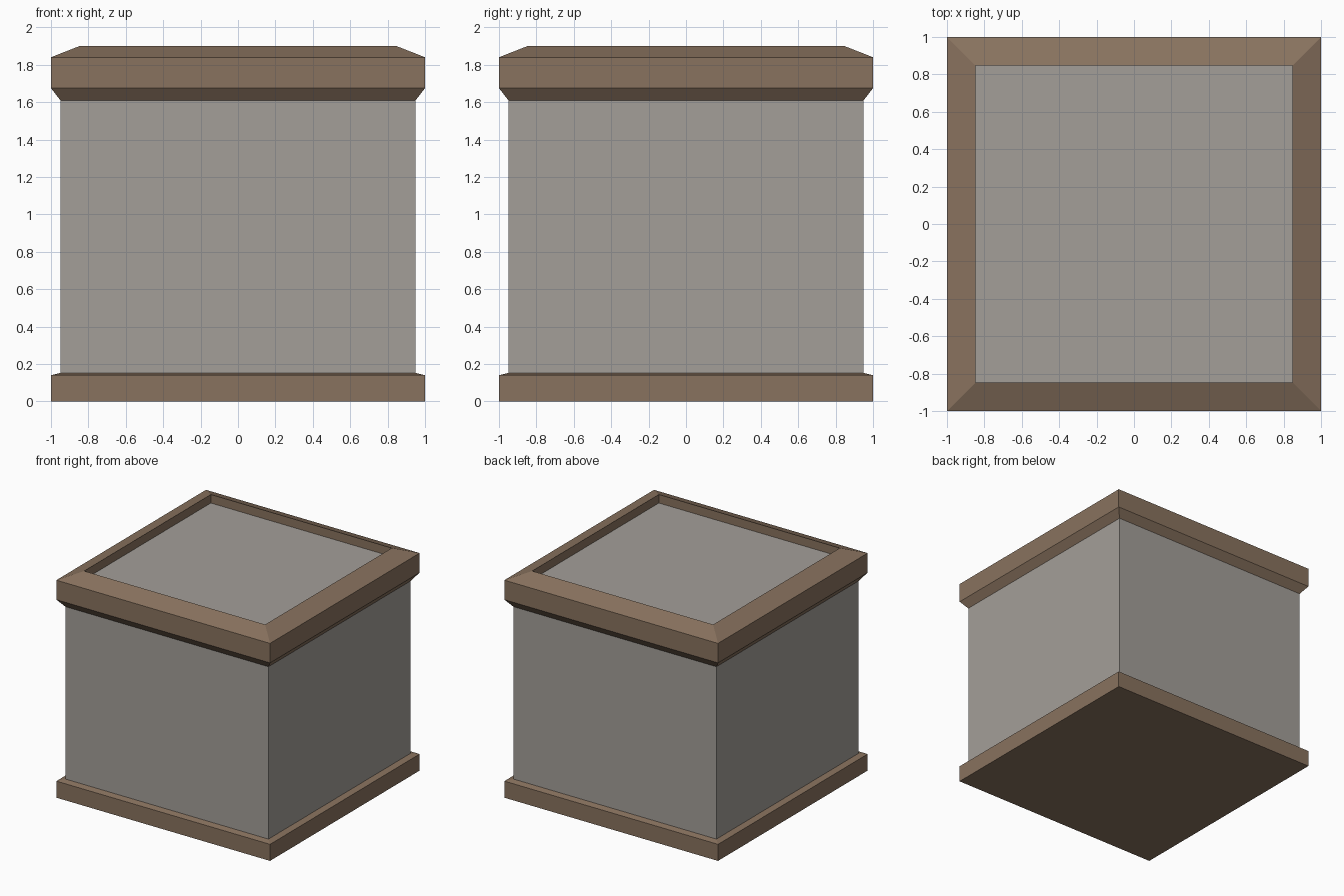
import bpy

if "Cube" in bpy.data.objects:
    bpy.data.objects.remove(bpy.data.objects["Cube"])


def material(name, rgb):
    m = bpy.data.materials.new(name)
    m.diffuse_color = (*rgb, 1)
    m.use_nodes = True
    m.node_tree.nodes["Principled BSDF"].inputs["Base Color"].default_value = m.diffuse_color
    return m


BROWN = material("brown trim", (0.25, 0.17, 0.113))
GREY = material("warm grey panel", (0.37, 0.345, 0.318))


def square_loft(name, profile, mat, cap_bottom=False, cap_top=False):
    """Sweep a (half width, z) profile around a square."""
    verts, faces = [], []
    for r, z in profile:
        verts += [(-r, -r, z), (r, -r, z), (r, r, z), (-r, r, z)]
    for k in range(len(profile) - 1):
        for i in range(4):
            j = (i + 1) % 4
            a, b = 4 * k, 4 * k + 4
            faces.append((a + i, a + j, b + j, b + i))
    if cap_bottom:
        faces.append((3, 2, 1, 0))
    if cap_top:
        n = len(verts)
        faces.append((n - 4, n - 3, n - 2, n - 1))
    mesh = bpy.data.meshes.new(name)
    mesh.from_pydata(verts, [], faces)
    mesh.materials.append(mat)
    obj = bpy.data.objects.new(name, mesh)
    bpy.context.collection.objects.link(obj)
    return obj


# Plinth with a slightly sloped ledge
square_loft("base", [(1, 0), (1, 0.14), (0.95, 0.152)], BROWN, cap_bottom=True)

# Plain box walls
square_loft("walls", [(0.95, 0.152), (0.95, 1.61)], GREY)

# Chamfered rim, with the inner wall dropping to the sunken lid
square_loft("rim", [(0.95, 1.61), (1, 1.675), (1, 1.84), (0.847, 1.9),
                    (0.847, 1.828)], BROWN)

# Sunken lid panel
square_loft("lid_panel", [(0.847, 1.828)], GREY, cap_top=True)
